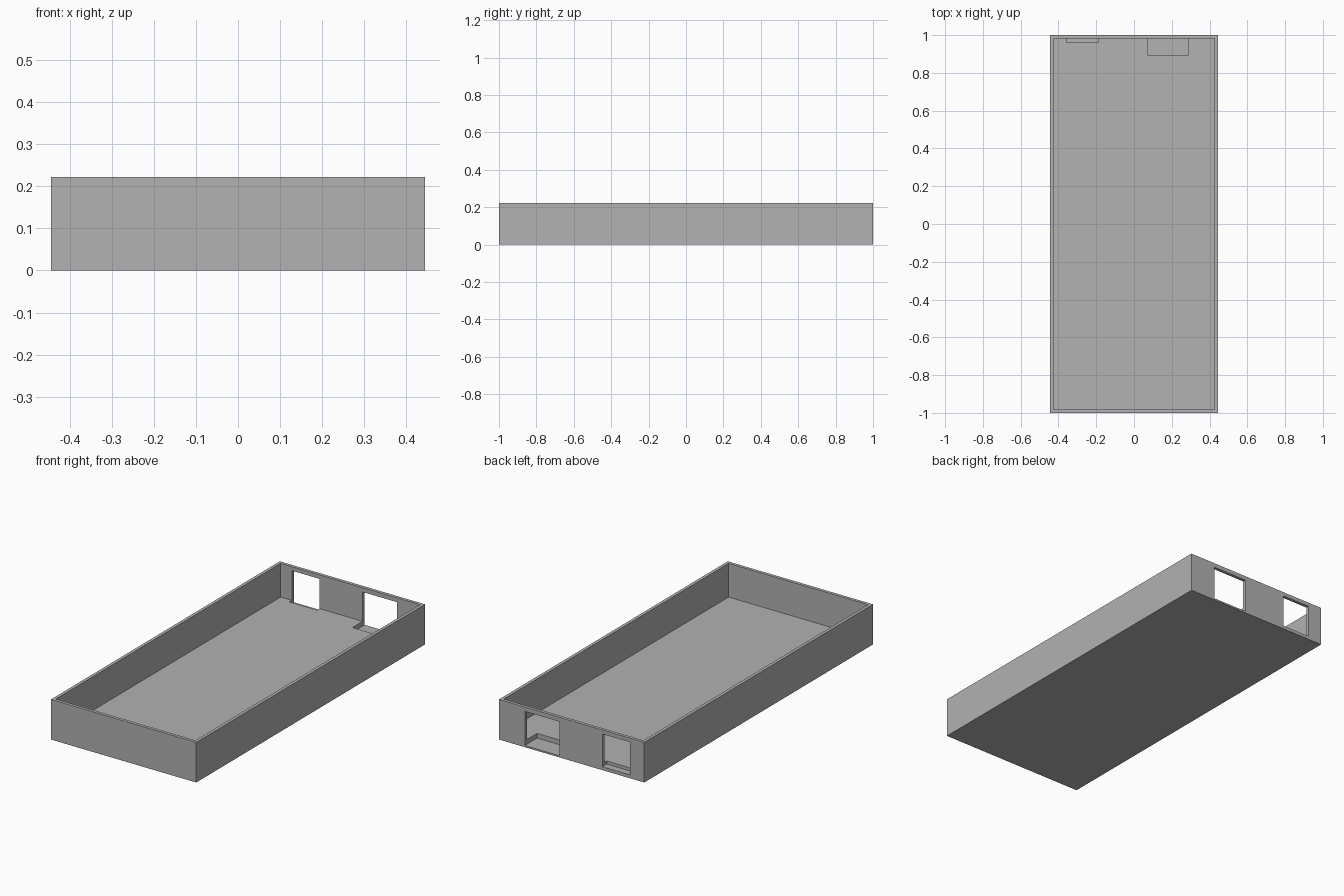
import bpy

if "Cube" in bpy.data.objects:
    bpy.data.objects.remove(bpy.data.objects["Cube"], do_unlink=True)

WIDTH, LENGTH, HEIGHT = 0.889, 2.0, 0.222
WALL, FLOOR = 0.0178, 0.0356
HX, HY = WIDTH / 2, LENGTH / 2

grey = bpy.data.materials.new("plain grey")
grey.use_nodes = True
colour = (0.445, 0.445, 0.445, 1)
grey.diffuse_color = colour
grey.node_tree.nodes["Principled BSDF"].inputs["Base Color"].default_value = colour


def block(name, low, high):
    """Box between two opposite corners."""
    centre = [(a + b) / 2 for a, b in zip(low, high)]
    bpy.ops.mesh.primitive_cube_add(size=1, location=centre)
    ob = bpy.context.object
    ob.name = name
    ob.scale = [b - a for a, b in zip(low, high)]
    bpy.ops.object.transform_apply(location=True, rotation=False, scale=True)
    ob.data.materials.append(grey)
    return ob


def carve(target, name, low, high):
    """Subtract a box from the target, then discard the cutter."""
    cutter = block(name, low, high)
    cutter.hide_render = True
    mod = target.modifiers.new(name, "BOOLEAN")
    mod.operation = "DIFFERENCE"
    mod.solver = "EXACT"
    mod.object = cutter
    bpy.context.view_layer.objects.active = target
    bpy.ops.object.modifier_apply(modifier=mod.name)
    bpy.data.objects.remove(cutter, do_unlink=True)


# Open tray with thin walls
tray = block("open_tray", (-HX, -HY, 0), (HX, HY, HEIGHT))
carve(tray, "cavity", (WALL - HX, WALL - HY, FLOOR), (HX - WALL, HY - WALL, HEIGHT + 0.1))

# Back wall ports, each with a shallow recess sunk into the floor
carve(tray, "wide_port", (0.075, 0.893, 0.0095), (0.286, HY + 0.1, 0.198))
carve(tray, "narrow_port", (-0.358, 0.961, 0.0185), (-0.188, HY + 0.1, 0.2))
